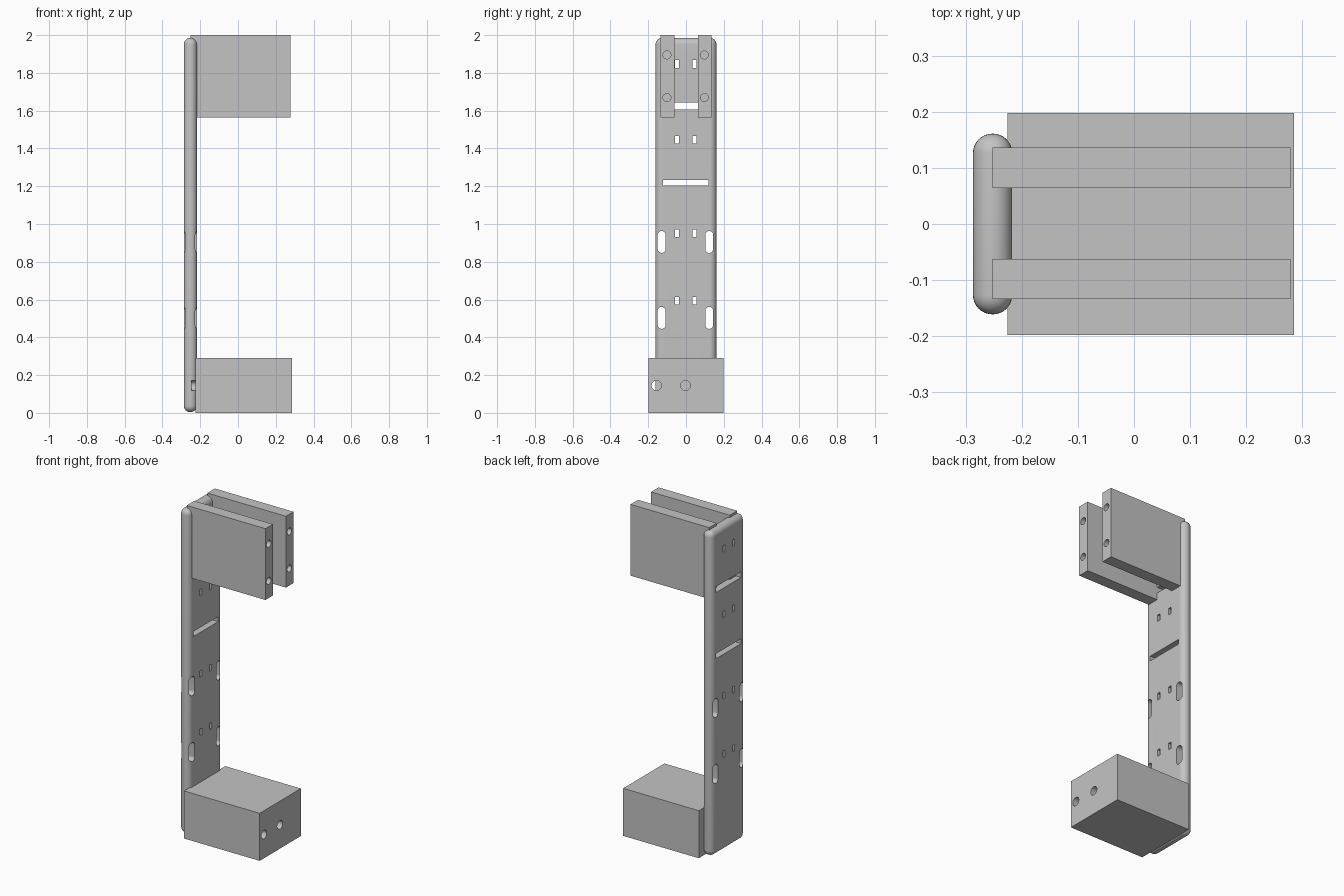
import bpy
import math

default = bpy.data.objects.get("Cube")
if default:
    bpy.data.objects.remove(default, do_unlink=True)

grey = bpy.data.materials.new("plain_grey")
grey.use_nodes = True
colour = (0.55, 0.55, 0.55, 1)
grey.diffuse_color = colour
grey.node_tree.nodes["Principled BSDF"].inputs["Base Color"].default_value = colour


def activate(obj):
    bpy.ops.object.select_all(action='DESELECT')
    obj.select_set(True)
    bpy.context.view_layer.objects.active = obj


def box(name, x, y, z):
    """Box from (min, max) ranges."""
    bpy.ops.mesh.primitive_cube_add(size=1, location=[sum(r) / 2 for r in (x, y, z)])
    obj = bpy.context.object
    obj.name = name
    obj.scale = [r[1] - r[0] for r in (x, y, z)]
    bpy.ops.object.transform_apply(location=True, rotation=True, scale=True)
    obj.data.materials.append(grey)
    return obj


def bevel(obj, width, segments):
    mod = obj.modifiers.new("round", 'BEVEL')
    mod.width = width
    mod.segments = segments
    mod.limit_method = 'ANGLE'
    activate(obj)
    bpy.ops.object.modifier_apply(modifier=mod.name)


def bore(y, z, radius, x=(-0.245, 0.4)):
    """Cylindrical cutter along x."""
    bpy.ops.mesh.primitive_cylinder_add(
        vertices=32, radius=radius, depth=x[1] - x[0],
        location=(sum(x) / 2, y, z), rotation=(0, math.pi / 2, 0))
    obj = bpy.context.object
    bpy.ops.object.transform_apply(location=True, rotation=True, scale=True)
    obj.data.materials.append(grey)
    return obj


def slot(y, z, width, height):
    """Rectangular cutter through the post."""
    return box("cutter", (-0.4, -0.1), (y - width / 2, y + width / 2),
               (z - height / 2, z + height / 2))


def cut(obj, cutters):
    for cutter in cutters:
        cutter.hide_render = True
        mod = obj.modifiers.new("cut", 'BOOLEAN')
        mod.operation = 'DIFFERENCE'
        mod.solver = 'EXACT'
        mod.object = cutter
        activate(obj)
        bpy.ops.object.modifier_apply(modifier=mod.name)
        bpy.data.objects.remove(cutter, do_unlink=True)


def smooth(obj):
    activate(obj)
    bpy.ops.object.shade_smooth_by_angle(angle=math.radians(35))


# Rounded upright post with its slots
post = box("post", (-0.287, -0.217), (-0.161, 0.161), (0.004, 1.985))
bevel(post, 0.0345, 8)
cutters = [slot(y, z, 0.02, 0.04)
           for y in (-0.048, 0.045) for z in (1.847, 1.446, 0.95, 0.594)]
cutters += [slot(-0.001, z, 0.24, h) for z, h in ((1.625, 0.035), (1.219, 0.03))]
for y in (-0.129, 0.123):
    for z in (0.905, 0.503):
        cutters.append(slot(y, z, 0.042, 0.074))
        cutters += [bore(y, z + s * 0.037, 0.021, (-0.4, -0.1)) for s in (-1, 1)]

# Lower block with two bolt holes that run on into the post
block_holes = [(-0.156, 0.145), (-0.003, 0.145)]
cutters += [bore(y, z, 0.026) for y, z in block_holes]
cut(post, cutters)
smooth(post)
block = box("lower_block", (-0.225, 0.285), (-0.198, 0.198), (0, 0.29))
cut(block, [bore(y, z, 0.026) for y, z in block_holes])
smooth(block)

# Pair of upper plates with bolt holes in their ends
for name, y in (("left_upper_plate", 0.1), ("right_upper_plate", -0.098)):
    plate = box(name, (-0.252, 0.279), (y - 0.036, y + 0.036), (1.565, 2))
    cut(plate, [bore(y - 0.003, z, 0.021) for z in (1.895, 1.669)])
    smooth(plate)
